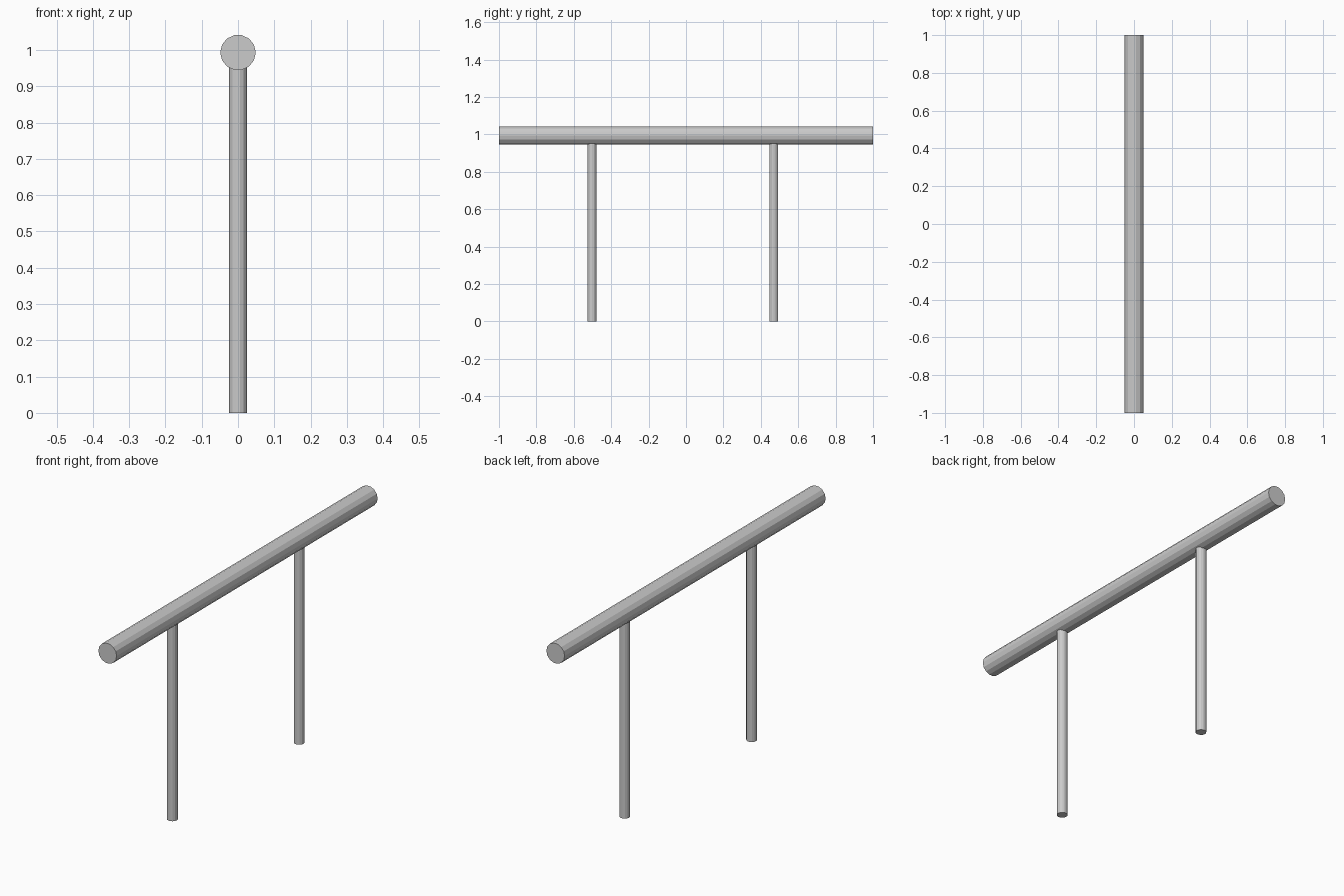
import bpy
import math

if "Cube" in bpy.data.objects:
    bpy.data.objects.remove(bpy.data.objects["Cube"])

SIDES = 14


def rod(name, radius, length, location, rotation=(0, 0, 0)):
    """Flat-shaded, capped low-poly rod."""
    bpy.ops.mesh.primitive_cylinder_add(
        vertices=SIDES, radius=radius, depth=length,
        location=location, rotation=rotation)
    ob = bpy.context.object
    ob.name = name
    # turn the section so corners point along +x and -x
    for v in ob.data.vertices:
        x, y = v.co.x, v.co.y
        v.co.x, v.co.y = -y, x
    return ob


# Horizontal rail running front to back
rod("rail", 0.049, 2.0, (0, 0, 0.993), (math.pi / 2, 0, 0))

# Two upright posts, ending just inside the underside of the rail
POST_TOP = 0.953
for name, y in (("front_post", -0.503), ("back_post", 0.469)):
    rod(name, 0.0242, POST_TOP, (0, y, POST_TOP / 2))
